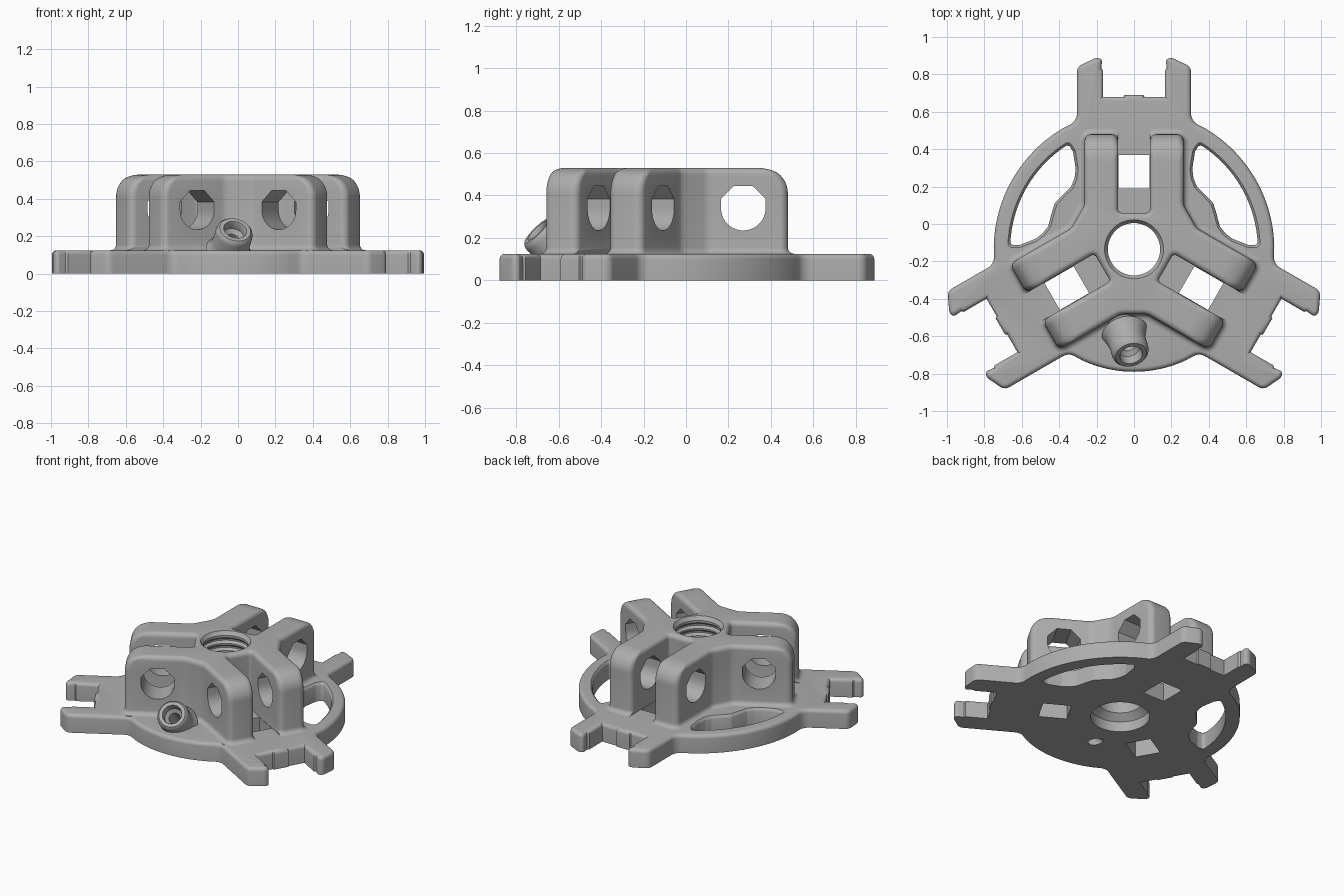
import bpy, bmesh
from math import sin, cos, tan, asin, sqrt, radians, pi
from mathutils import Vector, Matrix

if "Cube" in bpy.data.objects:
    bpy.data.objects.remove(bpy.data.objects["Cube"])

CENTRE = Vector((0, -0.135))
TOP, DECK = 0.53, 0.125

grey = bpy.data.materials.new("light_grey")
grey.use_nodes = True
grey.diffuse_color = (0.42, 0.42, 0.42, 1)
grey.node_tree.nodes["Principled BSDF"].inputs["Base Color"].default_value = grey.diffuse_color


def loft(name, loops):
    """Closed solid through a stack of loops with equal point counts."""
    bm = bmesh.new()
    rings = [[bm.verts.new(p) for p in loop] for loop in loops]
    n = len(rings[0])
    for a, b in zip(rings, rings[1:]):
        for i in range(n):
            j = (i + 1) % n
            bm.faces.new((a[i], a[j], b[j], b[i]))
    bm.faces.new(rings[0][::-1])
    bm.faces.new(rings[-1])
    bmesh.ops.recalc_face_normals(bm, faces=bm.faces)
    me = bpy.data.meshes.new(name)
    bm.to_mesh(me)
    bm.free()
    ob = bpy.data.objects.new(name, me)
    bpy.context.collection.objects.link(ob)
    return ob


def lathe(name, profile, sides=48):
    return loft(name, [[(r * cos(2 * pi * i / sides), r * sin(2 * pi * i / sides), z)
                        for i in range(sides)] for r, z in profile])


def outline(corners, grow, z, steps=5):
    """Offset a counter-clockwise outline of (x, y, radius), then round its corners."""
    pts = [Vector(c[:2]) for c in corners]
    n = len(pts)
    moved, turns = [], []
    for i in range(n):
        d0 = (pts[i] - pts[i - 1]).normalized()
        d1 = (pts[(i + 1) % n] - pts[i]).normalized()
        n0, n1 = Vector((d0.y, -d0.x)), Vector((d1.y, -d1.x))
        moved.append(pts[i] + (n0 + n1) * grow / (1 + n0.dot(n1)))
        turns.append(d0.cross(d1) if hasattr(d0, "cross") else d0.x * d1.y - d0.y * d1.x)
    loop = []
    for i, p in enumerate(moved):
        r = corners[i][2]
        if not r:
            loop.append(p)
            continue
        r = max(r + (grow if turns[i] > 0 else -grow), 0.004)
        a, b = moved[i - 1] - p, moved[(i + 1) % n] - p
        half = a.angle(b) / 2
        cut = min(r / tan(half), 0.45 * a.length, 0.45 * b.length)
        r = cut * tan(half)
        s, e = p + a.normalized() * cut, p + b.normalized() * cut
        c = p + (a.normalized() + b.normalized()).normalized() * (r / sin(half))
        for k in range(steps + 1):
            q = (s - c).lerp(e - c, k / steps)
            loop.append(c + q.normalized() * r)
    return [(p.x + CENTRE.x, p.y + CENTRE.y, z) for p in loop]


def turned(points, k):
    rot = Matrix.Rotation(radians(120 * k), 2)
    return [(*(rot @ Vector(p[:2])), p[2]) for p in points]


def mirrored(half):
    return half + [(-x, y, r) for x, y, r in reversed(half)]


def box(name, x, y0, y1, z0, z1):
    return loft(name, [[(-x, y0, z), (x, y0, z), (x, y1, z), (-x, y1, z)] for z in (z0, z1)])


def place(ob, k):
    ob.data.transform(Matrix.Translation((*CENTRE, 0)) @ Matrix.Rotation(radians(120 * k), 4, 'Z'))
    return ob


def carve(ob, cutters):
    for c in cutters:
        m = ob.modifiers.new("cut", 'BOOLEAN')
        m.operation, m.solver, m.object = 'DIFFERENCE', 'EXACT', c
        bpy.context.view_layer.objects.active = ob
        bpy.ops.object.modifier_apply(modifier=m.name)


# Base plate: three forked arms joined by round rims
RIMS = (0.75, 0.655, 0.75)
plate = []
for k in range(3):
    fork = mirrored([(0.305, 0.7, 0.12), (0.305, 0.975, 0.045), (0.2, 1.025, 0.04),
                     (0.17, 1.015, 0.025), (0.175, 0.965, 0), (0.165, 0.955, 0),
                     (0.165, 0.815, 0), (0.055, 0.815, 0), (0.05, 0.825, 0)])
    for i, rim in ((0, RIMS[k - 1]), (-1, RIMS[k])):
        fork[i] = (fork[i][0], sqrt(rim ** 2 - 0.305 ** 2), 0.12)
    plate += turned(fork, k)
    span = radians(53) - asin(0.305 / RIMS[k])
    mid = radians(150 + 120 * k)
    for i in range(25):
        a = mid + span * (i / 12 - 1)
        plate.append((RIMS[k] * cos(a), RIMS[k] * sin(a), 0))
EDGE = 0.025
layers = [outline(plate, 0, 0)]
for i in range(6):
    a = i * pi / 10
    layers.append(outline(plate, -EDGE * (1 - cos(a)), DECK - EDGE * (1 - sin(a))))
base = loft("base_plate", layers)


# Bracket: three pairs of lugs around a hub, with rounded ends and a foot fillet
def bracket_outline(length):
    half = [(0.265, 0.235, 0.08), (0.265, length, 0.037),
            (0.085, length, 0.037), (0.085, 0.195, 0.02)]
    return [p for k in range(3) for p in turned(mirrored(half), k)]


REACH, ROUND, SOFT = 0.615, 0.12, 0.03
layers = [outline(bracket_outline(REACH), SOFT, 0.1)]
for i in range(6):
    a = pi / 2 - i * pi / 10
    layers.append(outline(bracket_outline(REACH), SOFT * (1 - cos(a)), DECK + SOFT * (1 - sin(a))))
for i in range(17):
    a = i * pi / 32
    z = TOP - ROUND * (1 - sin(a))
    rise = max(0, z - TOP + SOFT)
    inset = SOFT - sqrt(max(0, SOFT ** 2 - rise ** 2))
    layers.append(outline(bracket_outline(REACH - ROUND * (1 - cos(a))), -inset, z))
bracket = loft("lug_bracket", layers)

# Tilted nozzle boss on the front
axis = Vector((0.2, -0.68, 0.7)).normalized()
tip = Vector((-0.015, -0.7, 0.235))
tilt = Matrix.Translation(tip) @ axis.to_track_quat('Z', 'Y').to_matrix().to_4x4()
boss = lathe("nozzle_boss", [(0.07, -0.25), (0.125, -0.17), (0.107, -0.14), (0.1, -0.1),
                             (0.1, -0.03), (0.096, -0.012), (0.085, 0)])
boss.data.transform(tilt)
bore = lathe("nozzle_bore", [(0.036, -0.45), (0.036, -0.07), (0.058, -0.05),
                             (0.058, -0.01), (0.068, 0.01)], 32)
bore.data.transform(tilt)

# Central threaded bore with a counterbore underneath
profile = [(0.185, -0.1), (0.185, 0.07), (0.14, 0.11)]
for i in range(6):
    z = 0.2 + i * 0.05
    profile += [(0.14, z), (0.155, z + 0.015), (0.155, z + 0.025), (0.14, z + 0.04)]
profile += [(0.14, 0.505), (0.165, 0.54), (0.165, 0.6)]
hub_bore = lathe("hub_bore", profile)
hub_bore.data.transform(Matrix.Translation((*CENTRE, 0)))

# Pivot holes, slot floors and drain openings, one set for each arm
pivots, slots, drains = [], [], []
R, F = 0.105, 0.0435
ring = [(R * cos(a), R * sin(a)) for a in (-pi + i * pi / 20 for i in range(21))]
ring += [(R, F), (F, R), (-F, R), (-R, F)]
for k in range(3):
    pivots.append(place(loft("pivot_hole", [[(x, 0.405 + u, 0.34 + v) for u, v in ring]
                                            for x in (-0.33, 0.33)]), k))
    slots.append(place(box("slot_floor", 0.085, 0.195, 0.66, 0.124, 0.2), k))
    drains.append(place(box("drain_opening", 0.083, 0.325, 0.505, -0.1, 0.18), k))

# Lens shaped windows behind the two rear rims
windows = []
for mid in (30, 150):
    inner = [(-28, 0.615), (-24, 0.53), (-20, 0.495), (-15, 0.475), (-7, 0.48), (0, 0.49),
             (7, 0.48), (15, 0.475), (20, 0.495), (24, 0.53), (28, 0.615)]
    polar = [(-28 + i * 3.5, 0.662) for i in range(17)] + inner[::-1]
    lens = [(r * cos(radians(mid + a)), r * sin(radians(mid + a)), 0.02) for a, r in polar]
    windows.append(loft("rim_window", [outline(lens, g, z) for g, z in
                                       ((0, -0.1), (0, 0.105), (0.004, 0.116), (0.014, 0.126), (0.014, 0.2))]))

carve(base, [hub_bore, bore] + drains + windows)
carve(bracket, [hub_bore, bore] + drains + slots + pivots)
carve(boss, [bore])
for c in [hub_bore, bore] + drains + slots + pivots + windows:
    bpy.data.objects.remove(c)

# Finish
for ob in (base, bracket, boss):
    ob.data.materials.clear()
    ob.data.materials.append(grey)
    bpy.ops.object.select_all(action='DESELECT')
    ob.select_set(True)
    bpy.context.view_layer.objects.active = ob
    bpy.ops.object.shade_smooth_by_angle(angle=radians(35))
